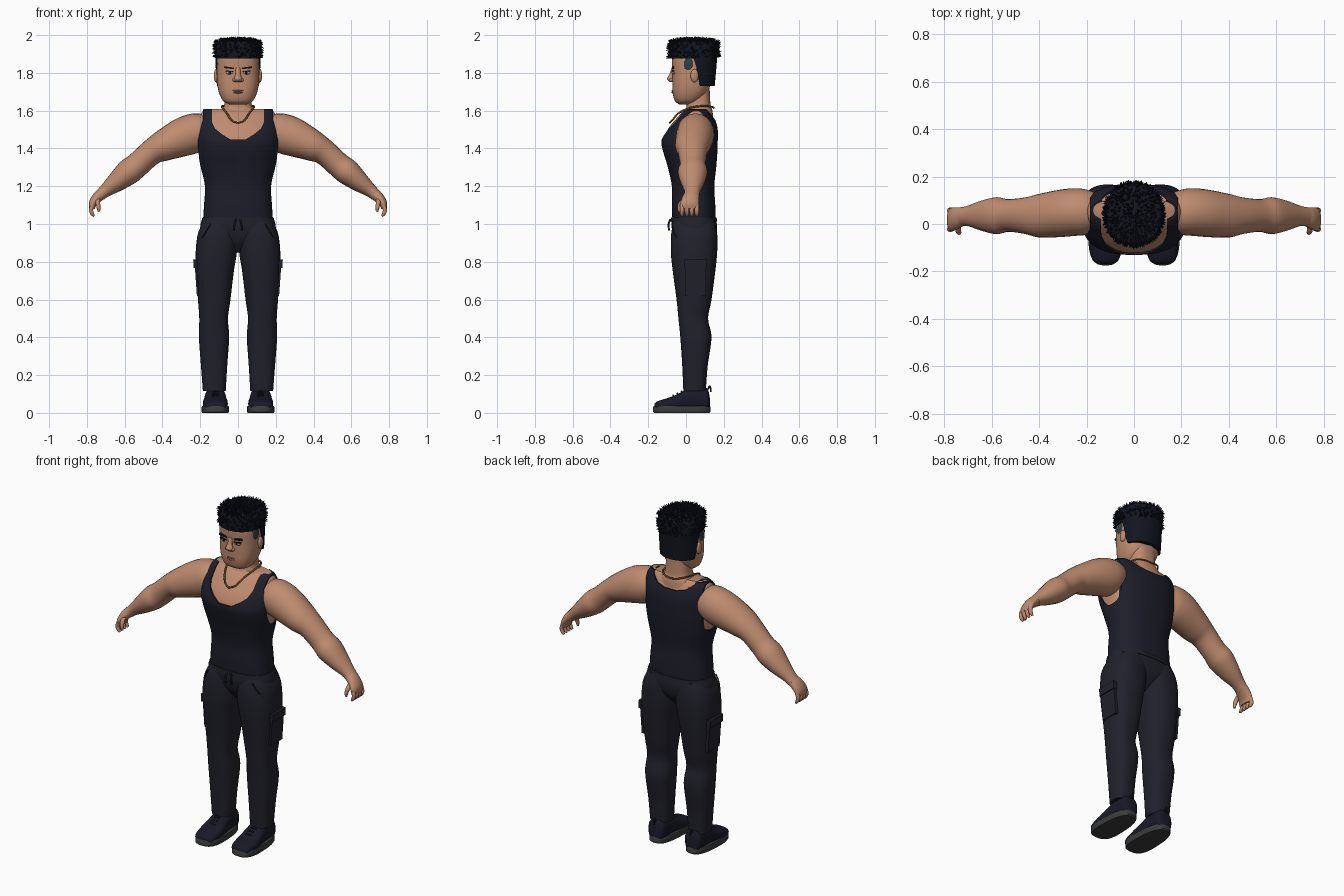
import bpy, bmesh, math, random
from mathutils import Vector, Matrix

random.seed(4)
cube = bpy.data.objects.get("Cube")
if cube:
    bpy.data.objects.remove(cube, do_unlink=True)


def material(name, *rgb):
    m = bpy.data.materials.new(name)
    m.use_nodes = True
    m.diffuse_color = (*rgb, 1)
    bsdf = next(n for n in m.node_tree.nodes if n.type == 'BSDF_PRINCIPLED')
    bsdf.inputs["Base Color"].default_value = (*rgb, 1)
    return m


SKIN = material("skin", .52, .26, .16)
TANK = material("navy_tank", .0116, .013, .023)
PANTS = material("dark_trousers", .015, .015, .025)
SHOE = material("shoe_navy", .009, .01, .02)
SOLE = material("sole_grey", .042, .045, .044)
HAIR = material("hair_black", .006, .0075, .014)
FADE = material("hair_fade", .03, .05, .055)
GOLD = material("gold", .2, .09, .02)
WHITE = material("eye_white", .4, .38, .36)
LIP = material("lip", .36, .16, .1)
made = []


def finish(name, bm, mat):
    bmesh.ops.recalc_face_normals(bm, faces=bm.faces)
    mesh = bpy.data.meshes.new(name)
    bm.to_mesh(mesh)
    bm.free()
    ob = bpy.data.objects.new(name, mesh)
    mesh.materials.append(mat)
    bpy.context.collection.objects.link(ob)
    made.append(ob)
    return ob


def spline(rows, steps=5):
    """Smooth resampling of a table of sections."""
    out = []
    for i in range(len(rows) - 1):
        a, b, c, d = rows[max(i - 1, 0)], rows[i], rows[i + 1], rows[min(i + 2, len(rows) - 1)]
        for k in range(steps):
            t = k / steps
            out.append([q + .5 * t * (r - p + t * (2*p - 5*q + 4*r - s + t * (3*(q - r) + s - p)))
                        for p, q, r, s in zip(a, b, c, d)])
    return out + [list(rows[-1])]


def oval(p, n):
    for i in range(n):
        a = 2 * math.pi * i / n
        c, s = math.cos(a), math.sin(a)
        yield math.copysign(abs(c) ** (2 / p), c), math.copysign(abs(s) ** (2 / p), s)


def loft(name, rings, mat):
    bm = bmesh.new()
    loops = [[bm.verts.new(v) for v in r] for r in rings]
    n = len(loops[0])
    for a, b in zip(loops, loops[1:]):
        for i in range(n):
            bm.faces.new((a[i], a[(i + 1) % n], b[(i + 1) % n], b[i]))
    bm.faces.new(loops[0])
    bm.faces.new(loops[-1])
    return finish(name, bm, mat)


def stack(name, rows, mat, side=1, grow=0, p=2.5, n=48):
    """Loft of flat rounded sections: z, x0, x1, y0, y1."""
    rings = []
    for z, x0, x1, y0, y1 in spline(rows):
        hx, hy = (x1 - x0) / 2 + grow, (y1 - y0) / 2 + grow
        rings.append([(side * ((x0 + x1) / 2 + hx * c), (y0 + y1) / 2 + hy * s, z) for c, s in oval(p, n)])
    return loft(name, rings, mat)


def limb(name, rows, mat, side=1, n=24):
    """Loft along a path: x, y, z, radius along y, radius across."""
    rows = spline(rows)
    pts = [Vector((side * r[0], r[1], r[2])) for r in rows]
    rings = []
    for i, (p, r) in enumerate(zip(pts, rows)):
        d = pts[min(i + 1, len(pts) - 1)] - pts[max(i - 1, 0)]
        across = d.cross(Vector((0, 1, 0))).normalized()
        rings.append([p + Vector((0, r[3] * c, 0)) + across * r[4] * s for c, s in oval(2, n)])
    return loft(name, rings, mat)


def box(name, loc, size, mat, rot=0, axis='Y'):
    bm = bmesh.new()
    m = Matrix.Translation(loc) @ Matrix.Rotation(rot, 4, axis) @ Matrix.Diagonal((*size, 1))
    bmesh.ops.create_cube(bm, size=1, matrix=m)
    return finish(name, bm, mat)


def ball(name, loc, radii, mat):
    bm = bmesh.new()
    m = Matrix.Translation(loc) @ Matrix.Diagonal((*radii, 1))
    bmesh.ops.create_uvsphere(bm, u_segments=20, v_segments=12, radius=1, matrix=m)
    return finish(name, bm, mat)


def cord(name, pts, radius, mat, closed=False):
    cu = bpy.data.curves.new(name, 'CURVE')
    cu.dimensions, cu.bevel_depth, cu.bevel_resolution = '3D', radius, 1
    sp = cu.splines.new('POLY')
    pts = spline(pts, 6)
    sp.points.add(len(pts) - 1)
    for p, co in zip(sp.points, pts):
        p.co = (*co, 1)
    sp.use_cyclic_u = closed
    cu.materials.append(mat)
    bpy.context.collection.objects.link(bpy.data.objects.new(name, cu))


def cut(ob, cutter):
    mod = ob.modifiers.new("cut", 'BOOLEAN')
    mod.operation, mod.solver, mod.object = 'DIFFERENCE', 'EXACT', cutter
    bpy.context.view_layer.objects.active = ob
    bpy.ops.object.modifier_apply(modifier=mod.name)
    made.remove(cutter)
    bpy.data.objects.remove(cutter, do_unlink=True)


# Torso: skin body inside a tank top with neckline and armholes cut away
torso = [(z, -x, x, a, b) for z, x, a, b in (
    (1.02, .185, -.072, .156), (1.1, .18, -.075, .155), (1.2, .175, -.075, .15), (1.3, .197, -.096, .16),
    (1.38, .213, -.12, .166), (1.44, .22, -.13, .168), (1.5, .22, -.105, .168), (1.55, .213, -.066, .155),
    (1.59, .2, -.03, .135), (1.61, .18, 0, .115))]
stack("torso_skin", torso, SKIN, grow=-.008, n=64)
tank = stack("tank_top", torso, TANK, n=64)
front_neck = [(.14, 1.7), (.138, 1.54), (.122, 1.505), (.085, 1.475), (.04, 1.447)]
back_neck = [(.14, 1.7), (.135, 1.6), (.09, 1.565), (.04, 1.552)]
for half, y0, y1 in ((front_neck, -.4, .05), (back_neck, .049, .4)):
    outline = half + [(-x, z) for x, z in reversed(half)]
    cut(tank, loft("neck_cutter", [[(x, y, z) for x, z in outline] for y in (y0, y1)], TANK))
for s in (1, -1):
    hole = [[(s * x, .05 + .088 * c, 1.47 + .145 * d) for c, d in oval(2, 40)] for x in (.185, .4)]
    cut(tank, loft("armhole_cutter", hole, TANK))

# Neck, head and face
stack("neck", [(1.55, -.12, .12, -.03, .145), (1.6, -.092, .092, -.005, .14), (1.63, -.073, .073, .003, .13),
               (1.72, -.07, .07, 0, .125)], SKIN)
stack("head", [(1.633, -.045, .045, -.035, .03), (1.65, -.077, .077, -.058, .07), (1.69, -.099, .099, -.07, .11),
               (1.74, -.11, .11, -.072, .13), (1.8, -.113, .113, -.072, .14), (1.87, -.112, .112, -.075, .145),
               (1.93, -.105, .105, -.07, .145)], SKIN)
limb("nose", [(0, -.068, 1.828, .008, .012), (0, -.077, 1.79, .012, .014), (0, -.082, 1.768, .018, .022),
              (0, -.076, 1.752, .01, .016)], SKIN)
ball("upper_lip", (0, -.067, 1.706), (.03, .009, .005), LIP)
ball("lower_lip", (0, -.067, 1.697), (.026, .01, .006), LIP)

# Hair cap: bottom edge drops from the forehead to the nape
def hair_point(c, s, v, scale=1):
    t = min(max(s / .35, 0), 1)
    low = 1.875 - .145 * t * t * (3 - 2 * t)
    z = low + (1.955 - low) * v
    k = (z - 1.73) / .225
    y = .04 + s * scale * ((.112 + .02 * k) if s > 0 else (.12 + .01 * k))
    return Vector((c * scale * (.116 + .006 * k), y, z))


rings = [[hair_point(c, s, v, sc) + Vector((0, 0, up)) for c, s in oval(2.2, 64)] for v, sc, up in (
    (0, .85, 0), (0, 1, 0), (.25, 1, 0), (.5, 1, 0), (.75, 1, 0), (1, 1, 0), (1, .93, .012), (1, .6, .02), (1, .1, .024))]
loft("hair", rings, HAIR)

# Short tufts over the upper hair
bm = bmesh.new()
for i in range(900):
    a = random.uniform(0, 2 * math.pi)
    c, s = math.cos(a), math.sin(a)
    if i % 3:
        sc = math.sqrt(random.random())
        p = hair_point(c, s, 1, sc) + Vector((0, 0, .02 - .016 * sc ** 4))
        d = Vector((c * sc * .7, s * sc * .7, 1))
    else:
        p = hair_point(c, s, 1)
        p.z = random.uniform(1.88, 1.96)
        d = Vector((c, s, random.uniform(-.6, .8)))
    d = (d + Vector([random.uniform(-.4, .4) for _ in "xyz"])).normalized()
    m = Matrix.Translation(p + d * .003) @ d.to_track_quat('Z', 'Y').to_matrix().to_4x4()
    bmesh.ops.create_cone(bm, segments=4, radius1=.007, radius2=.0005, depth=random.uniform(.016, .03), matrix=m)
finish("hair_tufts", bm, HAIR)

# Necklace and drawstring
side = [(.035, -.072, 1.55), (.062, -.035, 1.59), (.084, .03, 1.617), (.08, .1, 1.625), (.045, .138, 1.62)]
cord("necklace", [(0, -.087, 1.535)] + side + [(0, .147, 1.615)] + [(-x, y, z) for x, y, z in reversed(side)]
     + [(0, -.087, 1.535)], .005, GOLD)

# Hips
stack("hips", [(z, -x, x, a, b) for z, x, a, b in (
    (1.04, .18, -.07, .153), (1.0, .198, -.077, .163), (.95, .19, -.07, .16), (.9, .11, -.05, .14),
    (.85, .04, -.01, .09))], PANTS)
stack("waistband", [(1.012, -.195, .195, -.081, .165), (1.035, -.188, .188, -.08, .162)], PANTS)

for s, label in ((1, "left_"), (-1, "right_")):
    # Face details
    ball(label + "eye", (s * .045, -.064, 1.8), (.02, .01, .008), WHITE)
    ball(label + "pupil", (s * .043, -.07, 1.8), (.008, .006, .0075), HAIR)
    box(label + "eyelid", (s * .045, -.07, 1.809), (.044, .012, .004), HAIR, -s * .08)
    box(label + "brow", (s * .048, -.069, 1.827), (.052, .012, .009), HAIR, -s * .12)
    ball(label + "nostril", (s * .018, -.076, 1.762), (.012, .012, .009), SKIN)
    ball(label + "ear", (s * .116, .045, 1.785), (.012, .021, .035), SKIN)
    ball(label + "sideburn", (s * .107, .018, 1.845), (.008, .03, .04), FADE)
    # Arm, hand and fingers
    limb(label + "arm", [(.13, .05, 1.49, .07, .07), (.2, .05, 1.488, .095, .098), (.25, .05, 1.475, .1, .105),
                         (.31, .045, 1.453, .1, .1), (.4, .035, 1.412, .092, .082), (.46, .035, 1.378, .077, .068),
                         (.53, .036, 1.315, .069, .066), (.58, .035, 1.275, .078, .068), (.64, .035, 1.225, .064, .054),
                         (.7, .034, 1.178, .043, .036), (.73, .03, 1.152, .041, .03)], SKIN, s)
    limb(label + "palm", [(.715, .033, 1.165, .038, .03), (.745, .025, 1.14, .045, .028), (.768, .019, 1.108, .05, .022),
                          (.773, .018, 1.08, .044, .014)], SKIN, s)
    for i in range(4):
        y = -.021 + i * .026
        limb(label + "finger", [(.77, y, 1.1, .012, .012), (.778, y, 1.075, .012, .011), (.772, y, 1.055, .011, .01),
                                (.762, y, 1.042, .006, .006)], SKIN, s, 12)
    limb(label + "thumb", [(.745, .0, 1.135, .016, .014), (.742, -.026, 1.112, .014, .012),
                           (.738, -.035, 1.085, .011, .01), (.736, -.035, 1.065, .006, .006)], SKIN, s, 12)
    # Trouser leg with cargo pocket, slant seam and drawstring
    stack(label + "trouser_leg", [
        (1.02, .01, .178, -.062, .152), (.95, .0, .212, -.078, .165), (.85, .006, .224, -.08, .165),
        (.75, .022, .222, -.07, .155), (.6, .04, .212, -.05, .135), (.5, .053, .205, -.04, .117),
        (.4, .047, .207, -.03, .135), (.25, .057, .196, -.02, .115), (.115, .065, .186, -.014, .105)], PANTS, s)
    box(label + "cargo_pocket", (s * .207, .05, .71), (.034, .11, .18), PANTS, s * .07)
    box(label + "pocket_flap", (s * .219, .05, .79), (.034, .12, .045), PANTS, s * .05)
    cord(label + "pocket_seam", [(s * .145, -.073, 1.0), (s * .17, -.066, .96), (s * .192, -.045, .92)], .004, PANTS)
    cord(label + "drawstring", [(s * .012, -.082, 1.025), (s * .018, -.092, 1.0), (s * .02, -.09, .965)], .005, TANK)
    # Shoe: upper, sole, laces and heel loop
    upper = []
    for y, hw, top in spline([(-.168, .03, .045), (-.15, .056, .062), (-.08, .066, .084), (-.03, .061, .108),
                              (.02, .056, .132), (.09, .053, .134), (.115, .046, .125), (.126, .025, .08)]):
        mid = (top + .012) / 2
        upper.append([(s * (.12 + hw * c), y, mid + (top - mid) * d) for c, d in oval(2.6, 28)])
    loft(label + "shoe", upper, SHOE)
    sole = [[(s * (.12 + .071 * g * c * (1 - .1 * d)), -.022 + .153 * g * d, z) for c, d in oval(2.8, 40)]
            for z, g in ((0, .96), (.006, 1), (.03, 1), (.036, .97))]
    loft(label + "sole", sole, SOLE)
    for i in range(3):
        y, z = -.02 - .022 * i, .113 - .011 * i
        cord(label + "lace", [(s * .085, y, z - .014), (s * .12, y - .004, z + .002), (s * .155, y, z - .014)], .004, TANK)
    cord(label + "heel_loop", [(s * .12, .112, .12), (s * .12, .127, .142), (s * .12, .131, .11)], .005, SHOE)

# Smooth shading with sharp creases kept
bpy.ops.object.select_all(action='DESELECT')
for ob in made:
    ob.select_set(True)
bpy.context.view_layer.objects.active = made[0]
bpy.ops.object.shade_smooth_by_angle(angle=math.radians(40))
